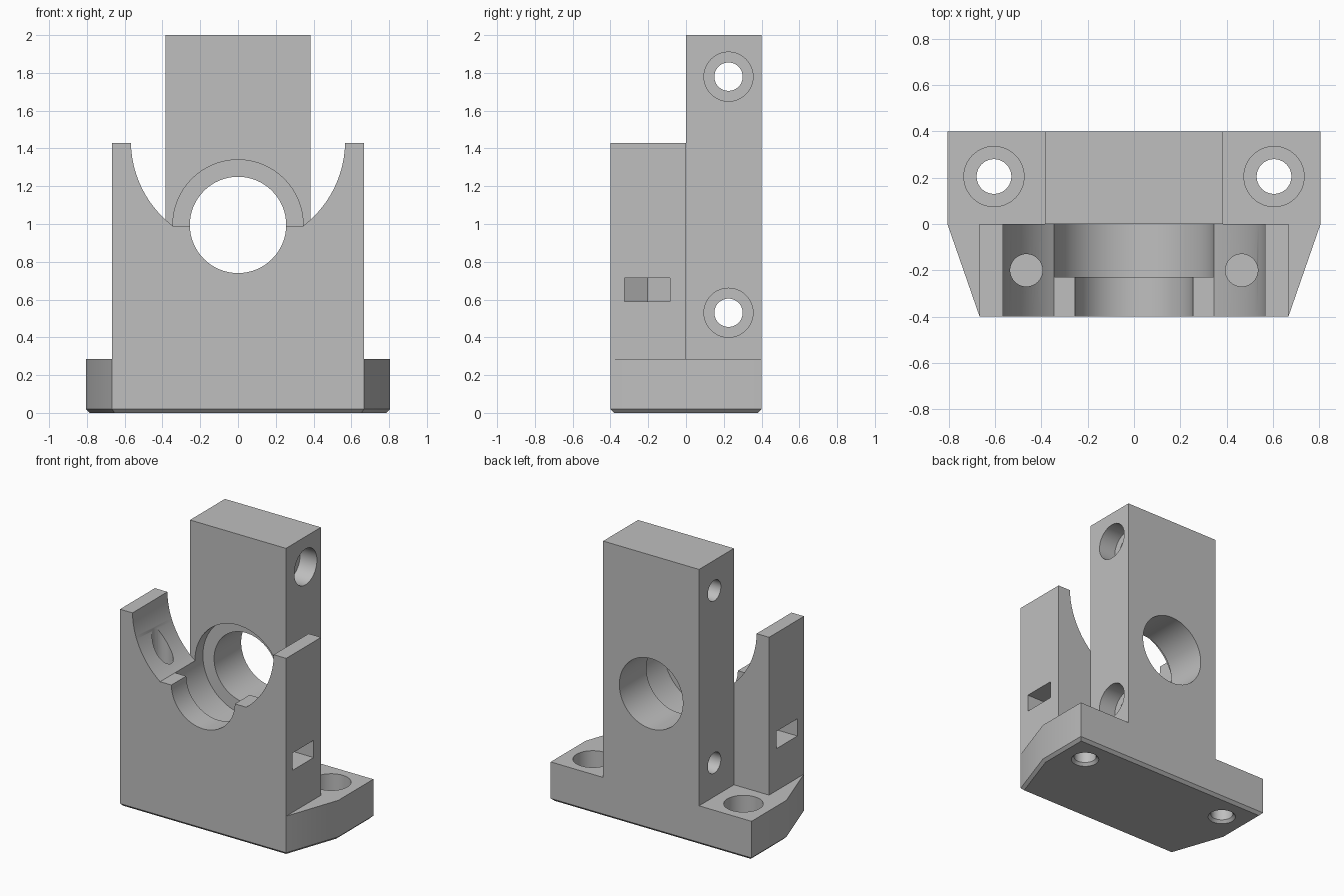
import bpy, bmesh, math
from mathutils import Matrix, Vector

cube = bpy.data.objects.get("Cube")
if cube:
    bpy.data.objects.remove(cube, do_unlink=True)

grey = bpy.data.materials.new("plain_grey")
grey.use_nodes = True
grey.diffuse_color = (0.52, 0.52, 0.52, 1)
grey.node_tree.nodes["Principled BSDF"].inputs["Base Color"].default_value = grey.diffuse_color


def make(name, bm):
    bmesh.ops.recalc_face_normals(bm, faces=bm.faces)
    mesh = bpy.data.meshes.new(name)
    bm.to_mesh(mesh)
    bm.free()
    mesh.materials.append(grey)
    ob = bpy.data.objects.new(name, mesh)
    bpy.context.collection.objects.link(ob)
    return ob


def prism(name, points, direction):
    """Extrude a closed 3D outline along a vector."""
    bm = bmesh.new()
    face = bm.faces.new([bm.verts.new(p) for p in points])
    ext = bmesh.ops.extrude_face_region(bm, geom=[face])
    moved = [g for g in ext["geom"] if isinstance(g, bmesh.types.BMVert)]
    bmesh.ops.translate(bm, verts=moved, vec=direction)
    return make(name, bm)


def box(name, lo, hi):
    outline = [(lo[0], lo[1], lo[2]), (hi[0], lo[1], lo[2]),
               (hi[0], hi[1], lo[2]), (lo[0], hi[1], lo[2])]
    return prism(name, outline, (0, 0, hi[2] - lo[2]))


def rod(start, end, r1, r2=None):
    """Round cutter between two points, optionally tapered."""
    a, b = Vector(start), Vector(end)
    axis = b - a
    turn = axis.to_track_quat("Z", "Y").to_matrix().to_4x4()
    bm = bmesh.new()
    bmesh.ops.create_cone(bm, cap_ends=True, segments=64, radius1=r1,
                          radius2=r1 if r2 is None else r2, depth=axis.length,
                          matrix=Matrix.Translation((a + b) / 2) @ turn)
    return make("cutter", bm)


def combine(target, tool, operation="DIFFERENCE"):
    """Apply a boolean and discard the tool."""
    tool.hide_render = True
    mod = target.modifiers.new("boolean", "BOOLEAN")
    mod.operation, mod.solver, mod.object = operation, "EXACT", tool
    bpy.context.view_layer.objects.active = target
    bpy.ops.object.modifier_apply(modifier=mod.name)
    bpy.data.objects.remove(tool, do_unlink=True)


# Base plate with tapered front corners and a chamfered underside
outline = [(-0.806, 0.4), (-0.806, 0), (-0.667, -0.4),
           (0.667, -0.4), (0.806, 0), (0.806, 0.4)]
body = prism("bearing_bracket", [(x, y, 0) for x, y in outline], (0, 0, 0.285))
bm = bmesh.new()
bm.from_mesh(body.data)
rim = [e for e in bm.edges if all(v.co.z < 0.01 for v in e.verts)]
bmesh.ops.bevel(bm, geom=rim, offset=0.02, segments=1, affect="EDGES")
bm.to_mesh(body.data)
bm.free()

# Front block with an open round cradle and a flat floor
block = box("front_block", (-0.667, -0.4, 0.15), (0.667, 0, 1.43))
radius, centre, floor, steps = 0.567, 1.44, 0.99, 24
first = math.asin((floor - centre) / radius)
arc = [first * (1 - i / steps) for i in range(steps + 1)]
side = [(radius * math.cos(a), centre + radius * math.sin(a)) for a in arc]
side.append((radius, 1.6))
profile = side + [(-x, z) for x, z in reversed(side)]
combine(block, prism("cutter", [(x, -0.6, z) for x, z in profile], (0, 0.9, 0)))
combine(body, block, "UNION")

# Tall rear post
combine(body, box("rear_post", (-0.385, 0, 0.15), (0.385, 0.4, 2)), "UNION")

# Shaft bore and wider bearing seat
combine(body, rod((0, -0.6, 0.995), (0, 0.6, 0.995), 0.255))
combine(body, rod((0, -0.23, 0.995), (0, 0.09, 0.995), 0.345))

# Counterbored cross holes through the post
for z in (0.53, 1.78):
    combine(body, rod((-0.6, 0.225, z), (0.6, 0.225, z), 0.075))
    combine(body, rod((0.25, 0.225, z), (0.6, 0.225, z), 0.13))

for s in (-1, 1):
    # Counterbored mounting holes, chamfered below
    x = 0.605 * s
    combine(body, rod((x, 0.205, -0.1), (x, 0.205, 0.5), 0.075))
    combine(body, rod((x, 0.205, 0.14), (x, 0.205, 0.5), 0.13))
    combine(body, rod((x, 0.205, -0.01), (x, 0.205, 0.02), 0.102, 0.075))
    # Clamp screw holes and nut slots with a pointed inner end
    x = 0.465 * s
    combine(body, rod((x, -0.2, 0.45), (x, -0.2, 1.5), 0.07))
    slot = [(0.8, -0.325), (0.8, -0.085), (0.396, -0.085),
            (0.326, -0.205), (0.396, -0.325)]
    combine(body, prism("cutter", [(px * s, py, 0.59) for px, py in slot], (0, 0, 0.125)))

bpy.ops.object.select_all(action="DESELECT")
body.select_set(True)
bpy.context.view_layer.objects.active = body
bpy.ops.object.shade_smooth_by_angle(angle=math.radians(25))
